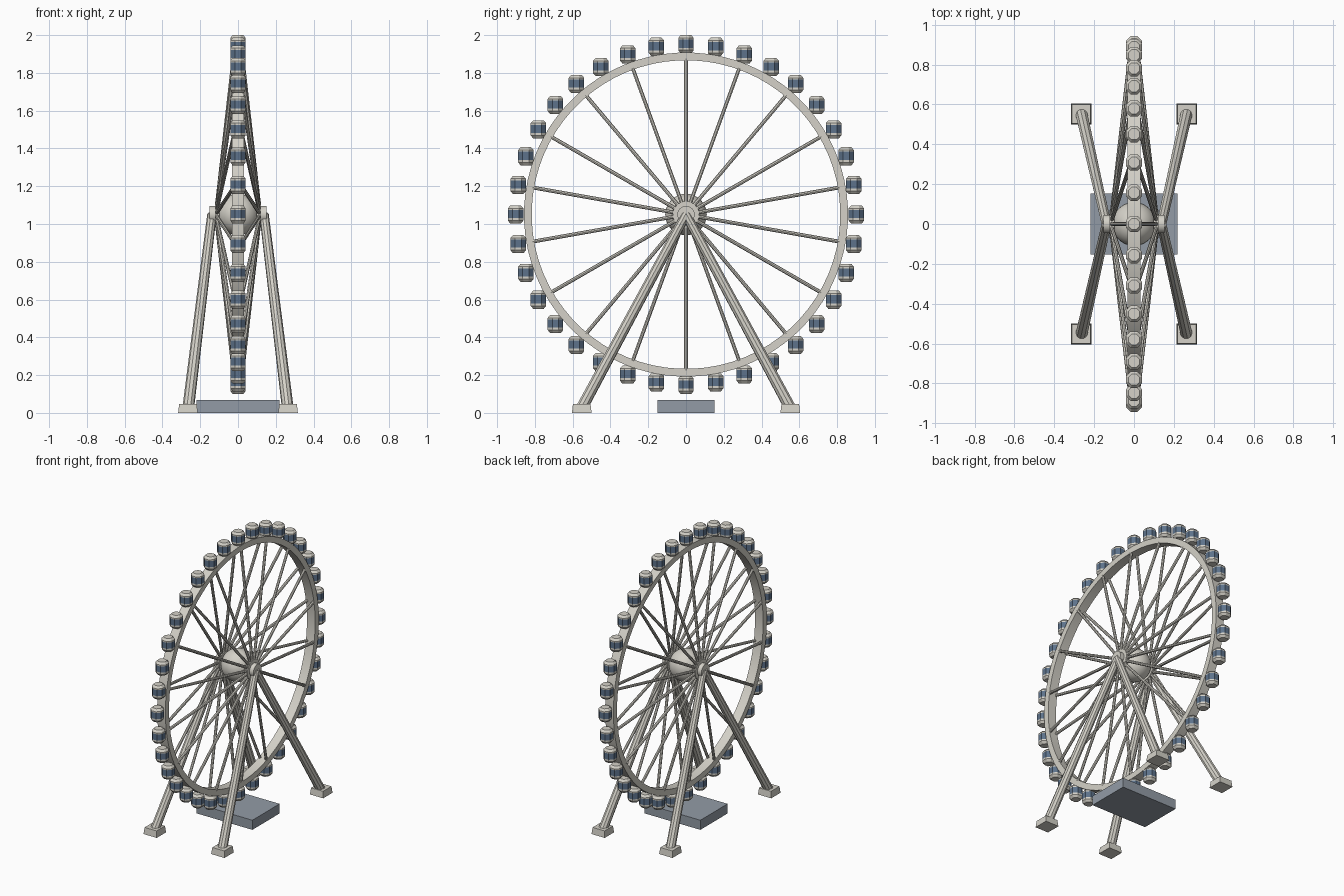
import bpy, bmesh, math
from mathutils import Vector, Matrix

cube = bpy.data.objects.get("Cube")
if cube:
    bpy.data.objects.remove(cube, do_unlink=True)


def material(name, rgb):
    m = bpy.data.materials.new(name)
    m.use_nodes = True
    m.diffuse_color = (*rgb, 1)
    m.node_tree.nodes["Principled BSDF"].inputs["Base Color"].default_value = (*rgb, 1)
    return m


PALE = material("pale steel", (0.66, 0.64, 0.58))
BLUE = material("window blue", (0.11, 0.17, 0.26))
SLATE = material("slate grey", (0.29, 0.33, 0.38))

AXLE = Vector((0, 0, 1.05))
TO_X = Matrix.Rotation(math.pi / 2, 4, "Y")


def add_object(name, mesh, location=(0, 0, 0)):
    ob = bpy.data.objects.new(name, mesh)
    ob.location = location
    bpy.context.collection.objects.link(ob)
    return ob


def finish(name, bm, mats, location=(0, 0, 0), smooth=False):
    bmesh.ops.recalc_face_normals(bm, faces=bm.faces)
    mesh = bpy.data.meshes.new(name)
    bm.to_mesh(mesh)
    bm.free()
    for m in mats:
        mesh.materials.append(m)
    ob = add_object(name, mesh, location)
    if smooth:
        bpy.ops.object.select_all(action="DESELECT")
        ob.select_set(True)
        bpy.context.view_layer.objects.active = ob
        bpy.ops.object.shade_smooth_by_angle(angle=math.radians(35))
    return ob


def lathe(profile, sides, closed=False):
    """Spin (radius, height) points around z; cap the ends unless closed."""
    bm = bmesh.new()
    rings = []
    for r, z in profile:
        angles = [math.tau * (i + 0.5) / sides for i in range(sides)]
        rings.append([bm.verts.new((r * math.cos(a), r * math.sin(a), z)) for a in angles])
    pairs = list(zip(rings, rings[1:]))
    if closed:
        pairs.append((rings[-1], rings[0]))
    else:
        bm.faces.new(rings[0])
        bm.faces.new(rings[-1])
    for a, b in pairs:
        for i in range(sides):
            j = (i + 1) % sides
            bm.faces.new((a[i], a[j], b[j], b[i]))
    return bm


def add_bar(bm, start, end, r1, r2, sides):
    start, end = Vector(start), Vector(end)
    d = end - start
    turn = d.to_track_quat("Z", "Y").to_matrix().to_4x4()
    bmesh.ops.create_cone(bm, cap_ends=True, segments=sides, radius1=r1, radius2=r2,
                          depth=d.length, matrix=Matrix.Translation((start + end) / 2) @ turn)


def add_block(name, size, location, mat, taper=1.0):
    bm = bmesh.new()
    bmesh.ops.create_cube(bm, size=1, matrix=Matrix.Diagonal((*size, 1)))
    for v in bm.verts:
        if v.co.z > 0:
            v.co.x *= taper
            v.co.y *= taper
    return finish(name, bm, [mat], location)


# Wheel rim
rim = lathe([(0.858, -0.032), (0.858, 0.032), (0.817, 0.032), (0.817, -0.032)], 72, closed=True)
rim.transform(TO_X)
finish("rim", rim, [PALE], AXLE, smooth=True)

# Hub ball, hub discs and axle
ball = bmesh.new()
bmesh.ops.create_uvsphere(ball, u_segments=32, v_segments=16, radius=0.11)
finish("hub_ball", ball, [PALE], AXLE, smooth=True)

axle = lathe([(0.046, -0.152), (0.046, 0.152)], 20)
axle.transform(TO_X)
finish("axle", axle, [PALE], AXLE, smooth=True)

for side, label in ((1, "left"), (-1, "right")):
    disc = lathe([(0.07, -0.012), (0.07, 0.012)], 24)
    disc.transform(TO_X)
    finish(f"hub_disc_{label}", disc, [PALE], AXLE + Vector((side * 0.11, 0, 0)), smooth=True)

    # Spokes fan from the hub disc to the rim
    spokes = bmesh.new()
    for i in range(18):
        a = math.tau * i / 18
        out = Vector((0, math.sin(a), math.cos(a)))
        add_bar(spokes, out * 0.05 + Vector((side * 0.112, 0, 0)),
                out * 0.825 + Vector((side * 0.024, 0, 0)), 0.01, 0.01, 8)
    finish(f"spokes_{label}", spokes, [PALE], AXLE)

    # Support legs and their feet
    for front, end in ((-1, "front"), (1, "back")):
        leg = bmesh.new()
        add_bar(leg, (side * 0.263, front * 0.55, 0.03), (side * 0.138, 0, 1.05), 0.031, 0.025, 10)
        finish(f"{end}_{label}_leg", leg, [PALE])
        add_block(f"{end}_{label}_foot", (0.104, 0.104, 0.046),
                  (side * 0.265, front * 0.552, 0.023), PALE, taper=0.9)

# Cabins: one octagonal body with a window band, hung upright around the rim
flat = 1 / math.cos(math.pi / 8)
levels = [(0.028, -0.048), (0.041, -0.032), (0.041, -0.019), (0.041, 0.024),
          (0.041, 0.033), (0.028, 0.048)]
cabin = lathe([(r * flat, z) for r, z in levels], 8)
for f in cabin.faces:
    if abs(f.calc_center_median().z - 0.0025) < 0.005:
        f.material_index = 1
first = finish("cabin_01", cabin, [PALE, BLUE])
for i in range(36):
    a = math.tau * i / 36
    ob = first if i == 0 else add_object(f"cabin_{i + 1:02d}", first.data)
    ob.location = AXLE + Vector((0, math.sin(a), math.cos(a))) * 0.902

# Boarding platform
add_block("platform", (0.438, 0.304, 0.068), (0, 0, 0.034), SLATE)
